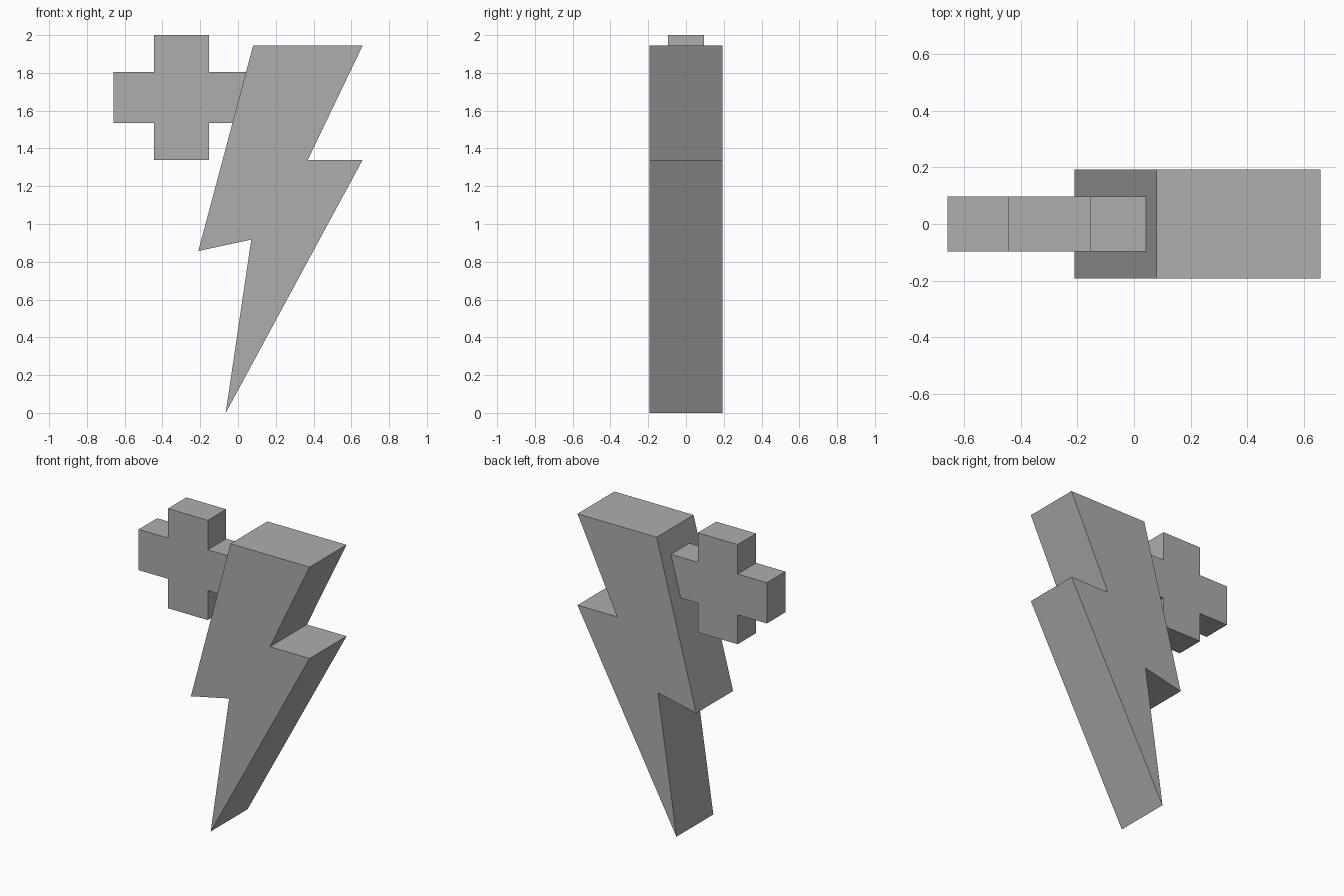
import bpy
import bmesh

cube = bpy.data.objects.get("Cube")
if cube:
    bpy.data.objects.remove(cube, do_unlink=True)

# Single flat grey for both parts
GREY = (0.42, 0.42, 0.42, 1.0)
grey = bpy.data.materials.new("plain grey")
grey.use_nodes = True
grey.diffuse_color = GREY
grey.node_tree.nodes["Principled BSDF"].inputs["Base Color"].default_value = GREY


def extrude_profile(name, profile, depth):
    """Solid slab from an (x, z) outline, centred on y = 0."""
    bm = bmesh.new()
    face = bm.faces.new([bm.verts.new((x, -depth / 2, z)) for x, z in profile])
    result = bmesh.ops.extrude_face_region(bm, geom=[face], use_keep_orig=True)
    moved = [v for v in result["geom"] if isinstance(v, bmesh.types.BMVert)]
    bmesh.ops.translate(bm, verts=moved, vec=(0, depth, 0))
    bmesh.ops.recalc_face_normals(bm, faces=bm.faces)
    mesh = bpy.data.meshes.new(name)
    bm.to_mesh(mesh)
    bm.free()
    mesh.materials.append(grey)
    obj = bpy.data.objects.new(name, mesh)
    bpy.context.collection.objects.link(obj)
    return obj


# Lightning bolt
bolt = [(-0.065, 0.0), (0.66, 1.34), (0.37, 1.34), (0.66, 1.945),
        (0.08, 1.945), (-0.21, 0.857), (0.07, 0.917)]
extrude_profile("lightning_bolt", bolt, 0.386)

# Plus sign, its right arm running into the bolt
cx, cz = -0.30, 1.67
arm_x, arm_z = 0.36, 0.33
half_x, half_z = 0.146, 0.135
quarter = [(arm_x, half_z), (half_x, half_z), (half_x, arm_z)]
plus = []
for sx, sz in ((1, 1), (-1, 1), (-1, -1), (1, -1)):
    corner = quarter if sx * sz > 0 else quarter[::-1]
    plus += [(cx + sx * x, cz + sz * z) for x, z in corner]
extrude_profile("plus_sign", plus, 0.193)
